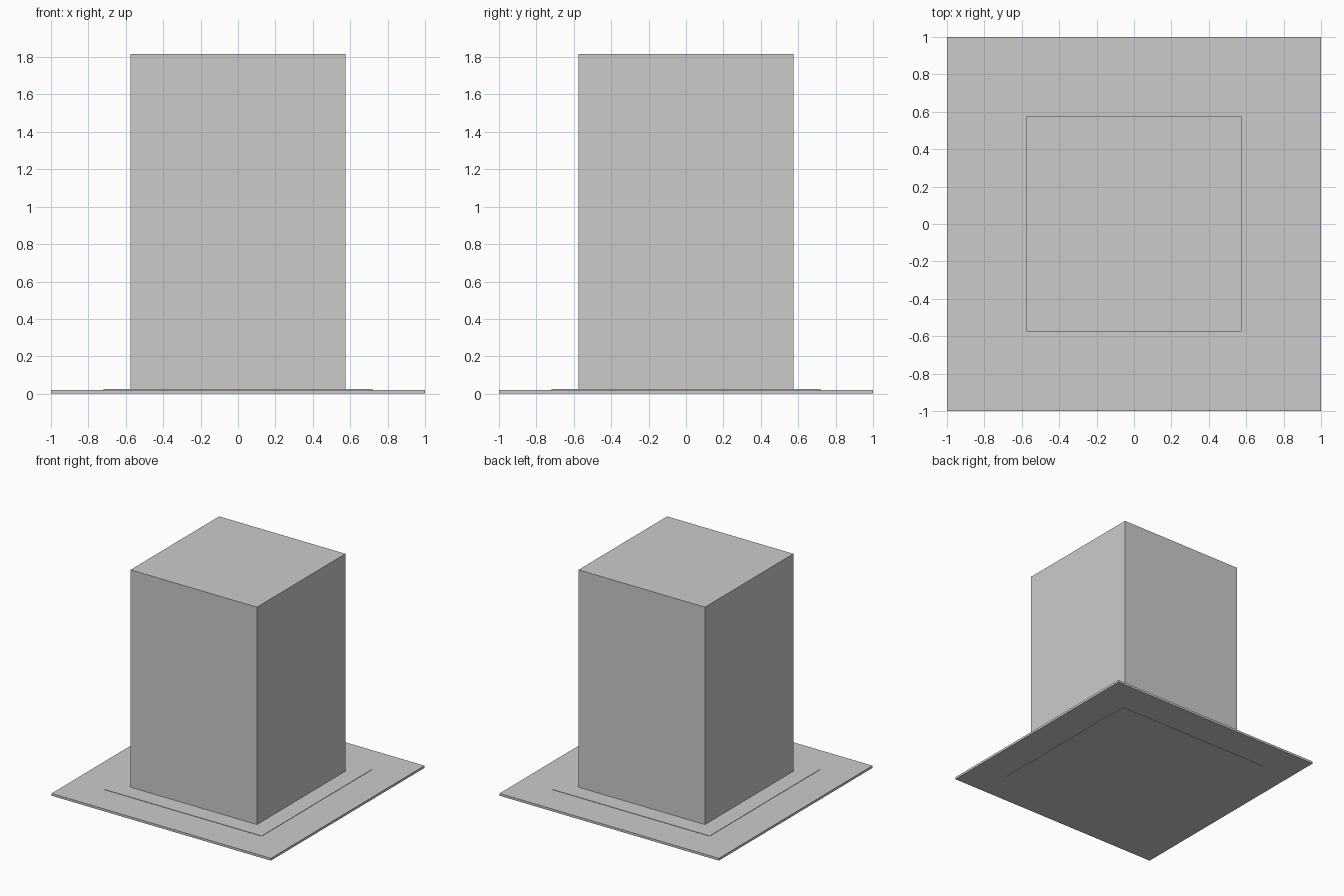
import bpy

if "Cube" in bpy.data.objects:
    bpy.data.objects.remove(bpy.data.objects["Cube"])


def box(name, half, z0, z1):
    bpy.ops.mesh.primitive_cube_add(size=1, location=(0, 0, (z0 + z1) / 2))
    ob = bpy.context.object
    ob.name = name
    ob.scale = (2 * half, 2 * half, z1 - z0)
    bpy.ops.object.transform_apply(location=False, rotation=False, scale=True)
    return ob


# wide thin base plate
box("base_plate", 1.0, 0.002, 0.021)
# inset slab standing just proud of the plate on both sides
box("inset_slab", 0.72, 0.0, 0.024)
# tall square block
box("tower_block", 0.576, 0.024, 1.816)
